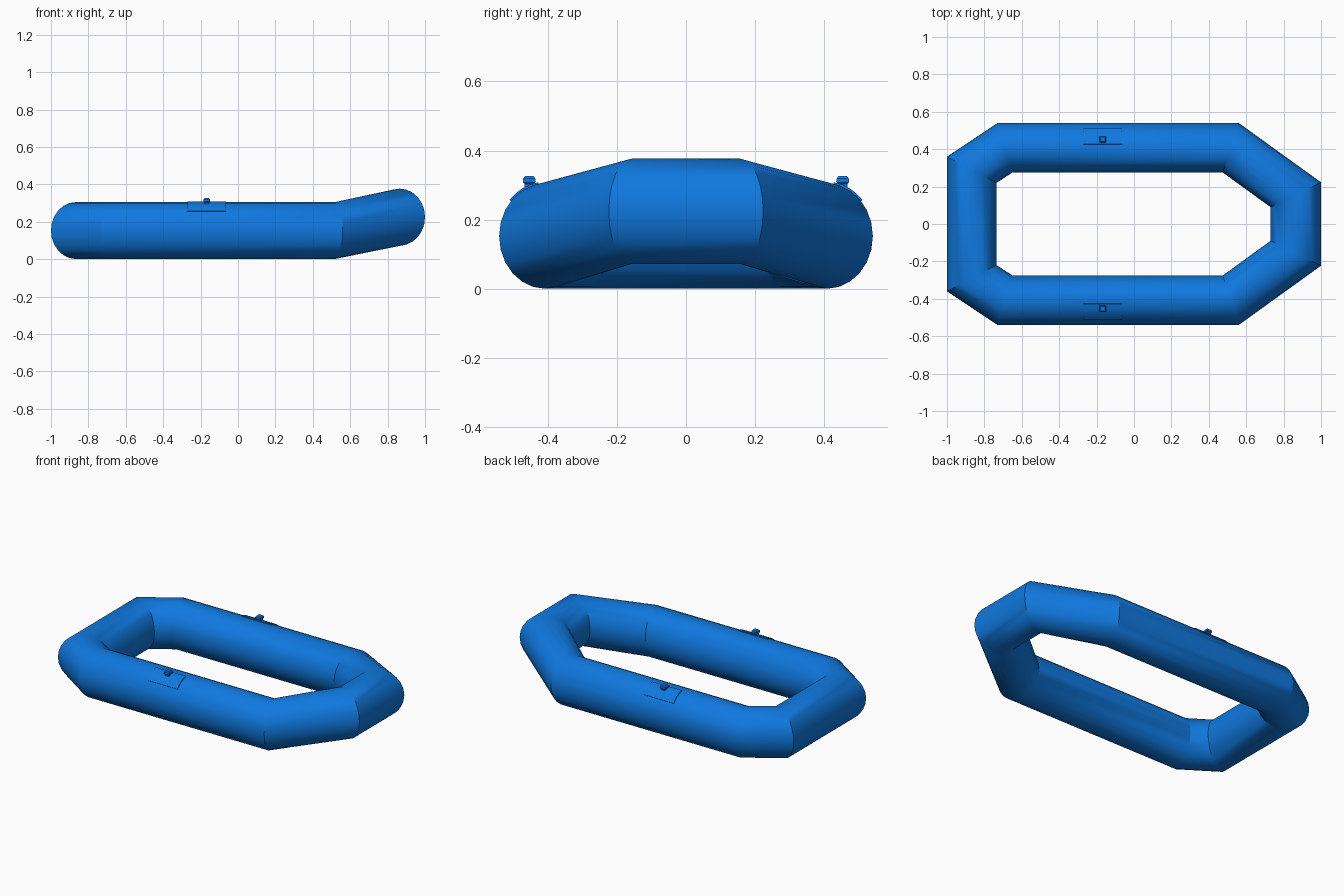
import bpy, bmesh, math
from mathutils import Vector

if "Cube" in bpy.data.objects:
    bpy.data.objects.remove(bpy.data.objects["Cube"])

blue = bpy.data.materials.new("raft blue")
blue.diffuse_color = (0.005, 0.19, 0.74, 1)
blue.use_nodes = True
blue.node_tree.nodes["Principled BSDF"].inputs["Base Color"].default_value = blue.diffuse_color


def finish(name, bm, angle=30):
    bmesh.ops.recalc_face_normals(bm, faces=bm.faces)
    me = bpy.data.meshes.new(name)
    bm.to_mesh(me)
    bm.free()
    ob = bpy.data.objects.new(name, me)
    bpy.context.collection.objects.link(ob)
    me.materials.append(blue)
    bpy.ops.object.select_all(action='DESELECT')
    ob.select_set(True)
    bpy.context.view_layer.objects.active = ob
    bpy.ops.object.shade_smooth_by_angle(angle=math.radians(angle))
    return ob


def loft(bm, rings, closed):
    n = len(rings[0])
    rows = [[bm.verts.new(p) for p in r] for r in rings]
    for i in range(len(rows) if closed else len(rows) - 1):
        a, b = rows[i], rows[(i + 1) % len(rows)]
        for j in range(n):
            k = (j + 1) % n
            bm.faces.new((a[j], a[k], b[k], b[j]))
    if not closed:
        bm.faces.new(rows[0])
        bm.faces.new(rows[-1])


# Inflated tube: mitred oval rings at eight corners, upturned bow
# (outer x, outer y, inner x, inner y, centre z)
half = [(1.0, 0.223, 0.73, 0.09, 0.225), (0.56, 0.54, 0.475, 0.275, 0.153),
        (-0.73, 0.54, -0.65, 0.275, 0.153), (-1.0, 0.36, -0.735, 0.22, 0.153)]
corners = half + [(a, -b, c, -d, z) for a, b, c, d, z in reversed(half)]
SIDES, RZ = 24, 0.152
rings = []
for ox, oy, ix, iy, z in corners:
    c = Vector(((ox + ix) / 2, (oy + iy) / 2, z))
    out = Vector(((ox - ix) / 2, (oy - iy) / 2, 0))
    rings.append([c + out * math.cos(t) + Vector((0, 0, RZ * math.sin(t)))
                  for t in (2 * math.pi * k / SIDES for k in range(SIDES))])
bm = bmesh.new()
loft(bm, rings, True)
finish("inflated_tube", bm)

for side, label in ((1, "left"), (-1, "right")):
    # Oar patch: thin plate curved over the tube
    angles = [math.radians(a) for a in (42, 52, 62, 72, 82)]

    def arc(x, off, seq):
        return [(x, side * (0.4075 + (0.1325 + off) * math.cos(t)),
                 0.153 + (RZ + off) * math.sin(t)) for t in seq]
    bm = bmesh.new()
    loft(bm, [arc(x, 0.005, angles) + arc(x, -0.01, angles[::-1])
              for x in (-0.27, -0.065)], False)
    finish("oar_patch_" + label, bm)

    # Oar peg: short square stem with a rounded cap
    bm = bmesh.new()
    loft(bm, [[(-0.167 + h * sx, side * 0.453 + h * sy, z)
               for sx, sy in ((1, 1), (-1, 1), (-1, -1), (1, -1))]
              for h, z in ((0.013, 0.27), (0.013, 0.303), (0.018, 0.308),
                           (0.018, 0.319), (0.012, 0.326))], False)
    finish("oar_peg_" + label, bm)
